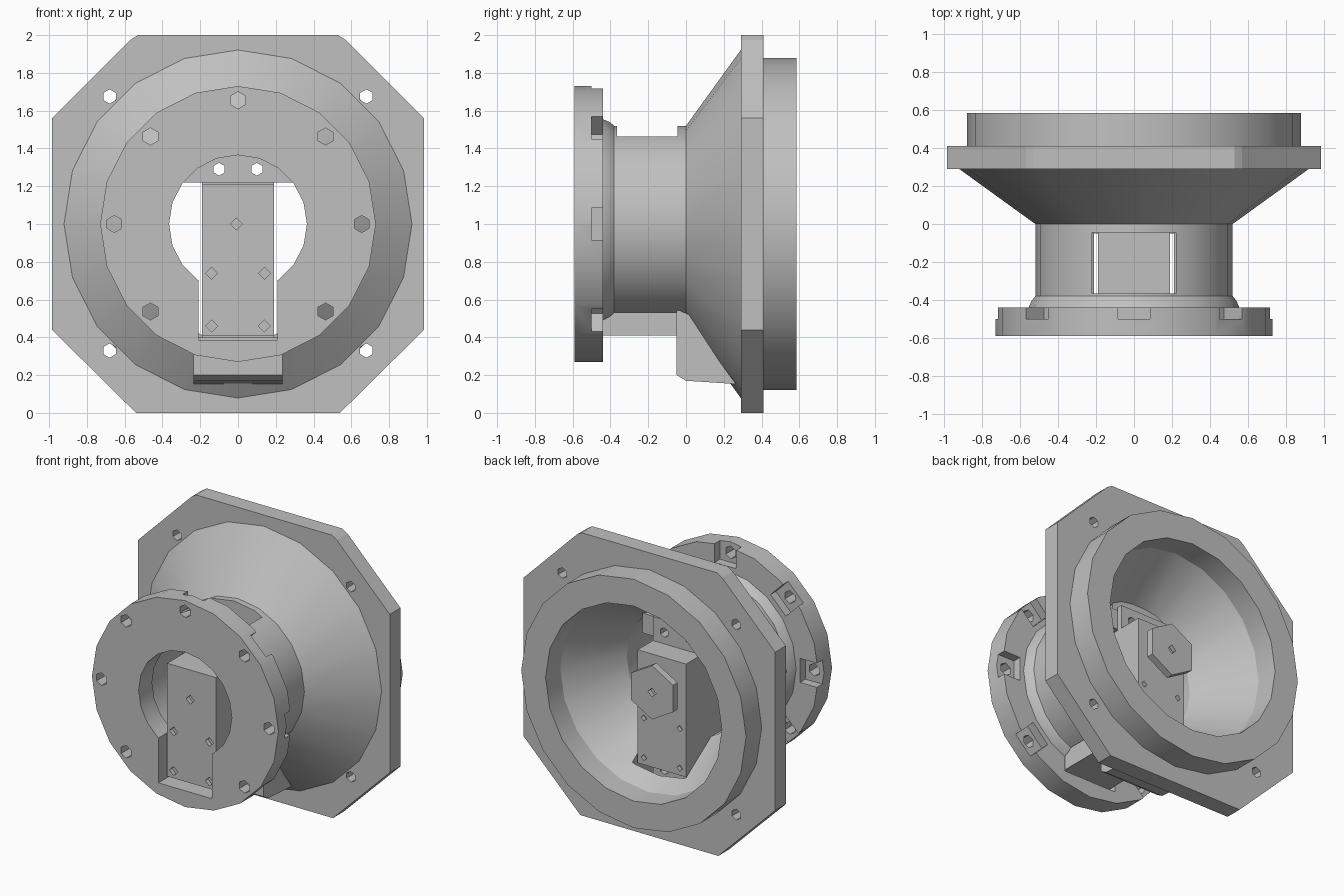
import bpy, bmesh, math
from mathutils import Matrix, Vector

cube = bpy.data.objects.get("Cube")
if cube:
    bpy.data.objects.remove(cube, do_unlink=True)

grey = bpy.data.materials.new("light_grey_plastic")
grey.use_nodes = True
COLOUR = (0.53, 0.53, 0.53, 1)
grey.diffuse_color = COLOUR
grey.node_tree.nodes["Principled BSDF"].inputs["Base Color"].default_value = COLOUR

CZ = 1.0  # height of the main axis, which runs along y


def make(name, bm):
    bmesh.ops.recalc_face_normals(bm, faces=bm.faces[:])
    me = bpy.data.meshes.new(name)
    bm.to_mesh(me)
    bm.free()
    me.materials.append(grey)
    ob = bpy.data.objects.new(name, me)
    bpy.context.collection.objects.link(ob)
    return ob


def box(name, x, y, z, turn=None):
    bm = bmesh.new()
    bmesh.ops.create_cube(bm, size=1)
    for v in bm.verts:
        v.co = Vector([(r[0] + r[1]) / 2 + c * (r[1] - r[0]) for c, r in zip(v.co, (x, y, z))])
    if turn:
        bmesh.ops.transform(bm, matrix=turn, verts=bm.verts[:])
    return make(name, bm)


def rod(name, x, z, r, y0, y1, sides):
    bm = bmesh.new()
    bmesh.ops.create_cone(bm, cap_ends=True, segments=sides, radius1=r, radius2=r, depth=y1 - y0)
    m = Matrix.Translation((x, (y0 + y1) / 2, z)) @ Matrix.Rotation(math.pi / 2, 4, 'X')
    bmesh.ops.transform(bm, matrix=m, verts=bm.verts[:])
    return make(name, bm)


def extrude(name, points, offset):
    bm = bmesh.new()
    face = bm.faces.new([bm.verts.new(p) for p in points])
    new = bmesh.ops.extrude_face_region(bm, geom=[face])["geom"]
    bmesh.ops.translate(bm, vec=offset, verts=[g for g in new if isinstance(g, bmesh.types.BMVert)])
    return make(name, bm)


def lathe_y(name, profile, sides):
    bm = bmesh.new()
    rings = []
    for i in range(sides):
        a = math.pi / 2 + 2 * math.pi * i / sides
        rings.append([bm.verts.new((r * math.cos(a), y, CZ + r * math.sin(a))) for r, y in profile])
    n = len(profile)
    for i in range(sides):
        a, b = rings[i], rings[(i + 1) % sides]
        for j in range(n):
            k = (j + 1) % n
            bm.faces.new((a[j], a[k], b[k], b[j]))
    return make(name, bm)


def cut(ob, cutter):
    mod = ob.modifiers.new("cut", 'BOOLEAN')
    mod.operation = 'DIFFERENCE'
    mod.solver = 'EXACT'
    mod.object = cutter
    bpy.context.view_layer.objects.active = ob
    bpy.ops.object.modifier_apply(modifier=mod.name)
    bpy.data.objects.remove(cutter, do_unlink=True)


def smooth(ob):
    bpy.ops.object.select_all(action='DESELECT')
    ob.select_set(True)
    bpy.context.view_layer.objects.active = ob
    bpy.ops.object.shade_smooth_by_angle(angle=math.radians(25))


# Turned housing: front flange, tube, cone and rear ring
housing = lathe_y("housing", [
    (0.365, -0.59), (0.73, -0.59), (0.73, -0.44), (0.555, -0.44), (0.54, -0.405),
    (0.52, -0.38), (0.52, 0.0), (0.935, 0.30), (0.88, 0.35),
    (0.88, 0.585), (0.69, 0.585), (0.69, 0.42), (0.45, 0.02), (0.45, -0.44), (0.365, -0.44)], 20)

# Slot for the motor, top window, cavity for the lower ear
cut(housing, box("slot_cutter", (-0.21, 0.21), (-0.7, 0.07), (0.385, 0.95)))
cut(housing, box("window_cutter", (-0.22, 0.22), (-0.365, -0.045), (1.2, 1.7)))
cut(housing, box("cavity_cutter", (-0.21, 0.21), (0.06, 0.30), (0.24, 0.8)))

# Flange bolt holes with nut pockets open to the rim
for deg in (-45, 0, 45, 90, 135, 180, 225):
    a = math.radians(deg)
    cut(housing, rod("hole_cutter", 0.655 * math.cos(a), CZ + 0.655 * math.sin(a), 0.045, -0.7, -0.42, 6))
    turn = Matrix.Translation((0, 0, CZ)) @ Matrix.Rotation(-a, 4, 'Y')
    cut(housing, box("pocket_cutter", (0.585, 0.85), (-0.50, -0.43), (-0.085, 0.085), turn))
smooth(housing)

# Mounting plate with clipped corners
half = [(0.54, 0), (0.985, 0.44), (0.985, 1.56), (0.57, 1.975), (0.53, 2.0)]
outline = half + [(-x, z) for x, z in reversed(half)]
plate = extrude("mounting_plate", [(x, 0.29, z) for x, z in outline], (0, 0.12, 0))
cut(plate, rod("centre_cutter", 0, CZ, 0.8, 0.2, 0.5, 20))
for x in (-0.68, 0.68):
    for z in (0.33, 1.675):
        cut(plate, rod("corner_cutter", x, z, 0.038, 0.2, 0.5, 6))

# Upper wall that carries the motor ear
upper_wall = box("upper_ear_wall", (-0.30, 0.30), (-0.04, 0.06), (1.22, 1.36))
upper_ear = box("upper_ear", (-0.19, 0.19), (0.06, 0.10), (1.19, 1.38))
lintel = box("upper_wall_lintel", (-0.22, 0.22), (-0.04, 0.05), (1.35, 1.46))

# Lower ear housing under the cone, hollow behind its front wall
side = [(-0.05, 0.55), (-0.05, 0.20), (0.0, 0.17), (0.31, 0.15), (0.31, 0.32), (0.06, 0.50)]
lower = extrude("lower_ear_housing", [(-0.235, y, z) for y, z in side], (0.47, 0, 0))
cut(lower, box("slot_cutter", (-0.21, 0.21), (-0.2, 0.07), (0.40, 0.7)))
cut(lower, box("hollow_cutter", (-0.21, 0.21), (0.06, 0.30), (0.24, 0.7)))
lower_ear = box("lower_ear", (-0.19, 0.19), (0.06, 0.10), (0.25, 0.43))
for x in (-0.1, 0.1):
    for part, z in ((upper_wall, 1.29), (upper_ear, 1.29), (lower, 0.32), (lower_ear, 0.32)):
        cut(part, rod("screw_cutter", x, z, 0.034, -0.2, 0.2, 6))

# Motor body with small screw pits on both ends
motor = box("motor_body", (-0.19, 0.19), (-0.52, 0.27), (0.41, 1.21))
for x, z in ((-0.01, 1.0), (-0.14, 0.74), (0.14, 0.74), (-0.14, 0.46), (0.14, 0.46)):
    cut(motor, rod("pit_cutter", x, z, 0.032, -0.6, -0.49, 4))
    if z < 0.9:
        cut(motor, rod("pit_cutter", x, z, 0.022, 0.24, 0.4, 4))

# Output shaft and six-sided horn
rod("output_shaft", 0, CZ, 0.09, 0.26, 0.34, 12)
horn = rod("output_horn", 0, CZ, 0.19, 0.33, 0.38, 6)
cut(horn, rod("horn_cutter", 0, CZ, 0.032, 0.35, 0.5, 4))
